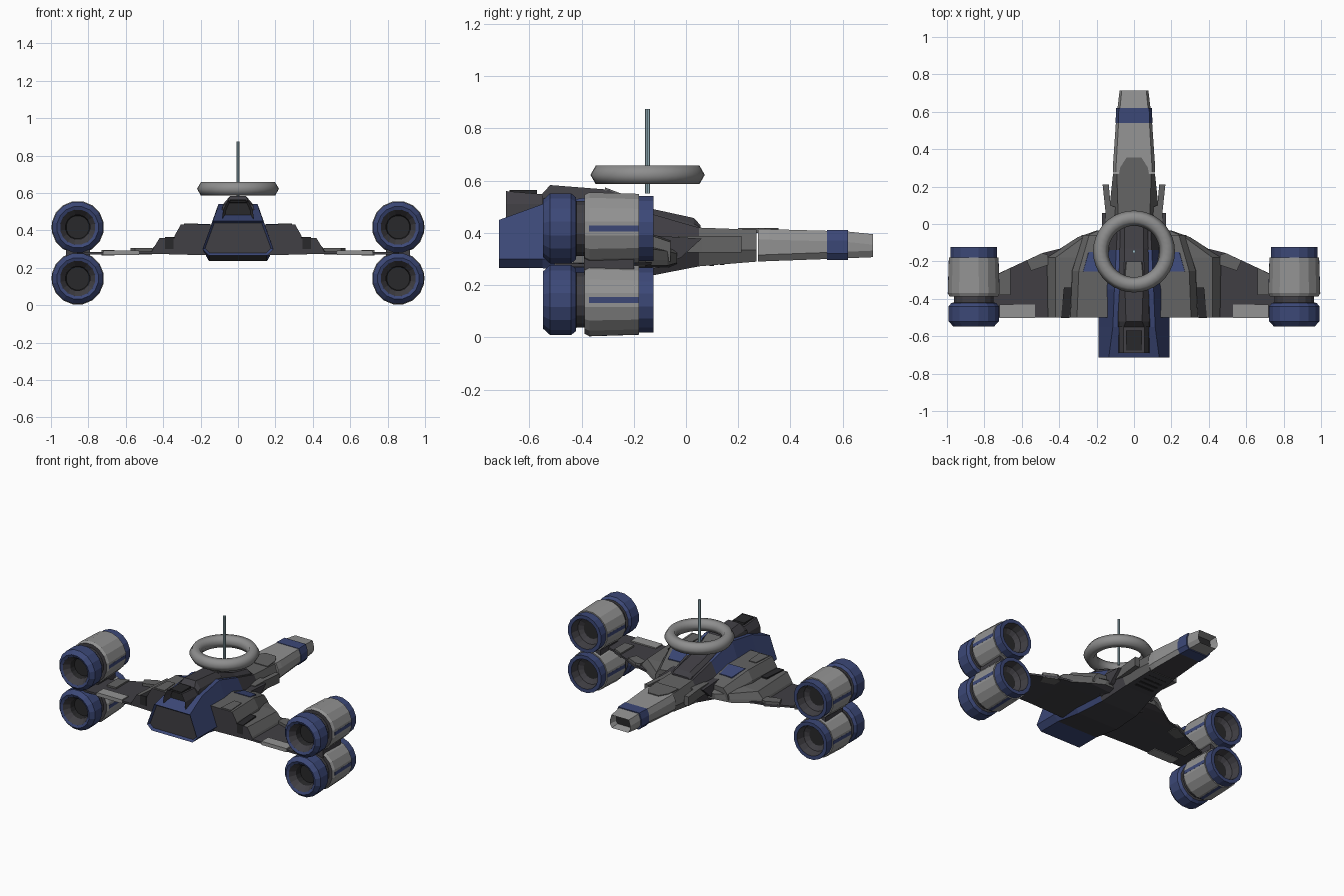
import bpy, bmesh, math
from mathutils import Vector

if "Cube" in bpy.data.objects:
    bpy.data.objects.remove(bpy.data.objects["Cube"])

COLOURS = {
    "light_grey": (0.29, 0.29, 0.29), "mid_grey": (0.125, 0.125, 0.125),
    "dark_grey": (0.052, 0.05, 0.058), "black": (0.022, 0.022, 0.024),
    "navy_blue": (0.045, 0.065, 0.185), "halo_grey": (0.27, 0.27, 0.27),
    "pale_blue": (0.36, 0.52, 0.58)}
MATS, IDX = [], {}
for i, (k, c) in enumerate(COLOURS.items()):
    m = bpy.data.materials.new(k)
    m.diffuse_color = (*c, 1)
    m.use_nodes = True
    m.node_tree.nodes["Principled BSDF"].inputs["Base Color"].default_value = m.diffuse_color
    MATS.append(m)
    IDX[k] = i


def finish(name, bm, rule, inset=None):
    """rule: colour name or function(centre, normal) -> colour name"""
    bmesh.ops.recalc_face_normals(bm, faces=bm.faces)
    for f in bm.faces:
        f.material_index = IDX[rule if isinstance(rule, str) else rule(f.calc_center_median(), f.normal)]
    if inset:  # recess the end face looking along the given y direction
        d, thick, depth, col = inset
        f = max(bm.faces, key=lambda q: q.calc_center_median().y * d + q.normal.y * d)
        bmesh.ops.inset_region(bm, faces=[f], thickness=thick, depth=-depth)
        f.material_index = IDX[col]
    me = bpy.data.meshes.new(name)
    bm.to_mesh(me)
    bm.free()
    for m in MATS:
        me.materials.append(m)
    ob = bpy.data.objects.new(name, me)
    bpy.context.collection.objects.link(ob)
    return ob


def loft(name, secs, rule, inset=None):
    bm = bmesh.new()
    rings = [[bm.verts.new(p) for p in s] for s in secs]
    n = len(rings[0])
    for a, b in zip(rings, rings[1:]):
        for i in range(n):
            j = (i + 1) % n
            bm.faces.new((a[i], a[j], b[j], b[i]))
    bm.faces.new(rings[0])
    bm.faces.new(rings[-1])
    return finish(name, bm, rule, inset)


def sym(y, pts):
    """symmetric cross-section from right-hand (x, z) points, bottom to top"""
    return [(x, y, z) for x, z in pts] + [(-x, y, z) for x, z in reversed(pts)]


def side(y, pts, s):
    return [(s * x, y, z) for x, z in pts]


def plate(name, pts, z0, z1, s, rule):
    """flat plan outline (x, y) given thickness; s mirrors it"""
    return loft(name, [[(s * x, y, z) for x, y in pts] for z in (z0, z1)], rule)


def box(name, x, y, z, rule, s=1):
    return plate(name, [(x[0], y[0]), (x[1], y[0]), (x[1], y[1]), (x[0], y[1])], z[0], z[1], s, rule)


def lathe(name, prof, cols, cx, cz, n=16):
    """rings of (radius, y) about a y axis; one colour per step"""
    bm = bmesh.new()
    rings = []
    for r, y in prof:
        rings.append([bm.verts.new((cx + r * math.cos(2 * math.pi * (i + .5) / n), y,
                                    cz + r * math.sin(2 * math.pi * (i + .5) / n))) for i in range(n)])
    tag = {}
    for a, b, c in zip(rings, rings[1:], cols):
        for i in range(n):
            j = (i + 1) % n
            tag[bm.faces.new((a[i], a[j], b[j], b[i]))] = c
    tag[bm.faces.new(rings[0])] = tag[bm.faces.new(rings[-1])] = "black"
    for f, c in tag.items():
        f.material_index = IDX[c]
    keep = [f.material_index for f in bm.faces]
    ob = finish(name, bm, "black")
    for p, k in zip(ob.data.polygons, keep):
        p.material_index = k
    return ob


# main hull: blue at the tail, dark and grey towards the nose
def hull_rule(c, n):
    if n.y < -0.9:
        return "navy_blue"
    if c.y < -0.3:
        return "navy_blue" if n.z > -0.9 or c.y < -0.6 else "dark_grey"
    if n.z < -0.6:
        return "dark_grey"
    return "navy_blue" if c.y < -0.2 else ("dark_grey" if c.y < 0.02 else "mid_grey")

loft("hull", [
    sym(-.715, [(.155, .265), (.19, .30), (.135, .45)]),
    sym(-.55, [(.155, .265), (.19, .30), (.113, .51)]),
    sym(-.35, [(.155, .235), (.19, .30), (.105, .54)]),
    sym(-.14, [(.14, .235), (.18, .31), (.095, .475)]),
    sym(.05, [(.11, .272), (.135, .33), (.085, .42)]),
    sym(.27, [(.095, .29), (.112, .335), (.092, .412)])],
    hull_rule, (-1, .014, .015, "dark_grey"))

# exhaust block on the tail and the raised spine
loft("exhaust_block", [
    sym(-.69, [(.085, .44), (.08, .51), (.055, .56)]),
    sym(-.55, [(.085, .46), (.08, .51), (.055, .548)])],
    "dark_grey", (-1, .015, .06, "black"))
loft("spine", [
    sym(-.55, [(.095, .46), (.082, .53), (.055, .55)]),
    sym(-.52, [(.095, .46), (.08, .54), (.043, .583)]),
    sym(-.29, [(.10, .46), (.078, .535), (.05, .565)])], "dark_grey")
box("spine_vent", (-.042, .042), (-.675, -.57), (.55, .564), "black")

# cockpit cover
loft("canopy", [
    sym(-.30, [(.10, .44), (.078, .53), (.055, .565)]),
    sym(-.13, [(.09, .44), (.075, .475), (.05, .492)]),
    sym(.03, [(.08, .40), (.07, .435), (.05, .457)]),
    sym(.055, [(.08, .40), (.07, .42), (.05, .43)])], "dark_grey")
loft("canopy_hatch", [
    sym(-.31, [(.075, .50), (.05, .574)]),
    sym(-.20, [(.06, .48), (.04, .532)])], "mid_grey")
plate("nose_deck", [(-.085, .20), (.085, .20), (.075, .30), (.04, .355), (-.04, .355), (-.075, .30)],
      .40, .419, 1, "mid_grey")


# long nose with blue band and hollow tip
def nose_sec(y, w, z0, z1):
    return sym(y, [(w * .8, z0), (w, z0 + .025), (w, z1 - .04), (w * .85, z1)])

loft("nose", [nose_sec(.275, .112, .29, .416), nose_sec(.32, .112, .292, .414),
              nose_sec(.54, .097, .30, .408)], lambda c, n: "dark_grey" if n.z < -.9 else "light_grey")
loft("nose_band", [nose_sec(.54, .099, .296, .411), nose_sec(.62, .095, .296, .411)], "navy_blue")
loft("nose_tip", [nose_sec(.62, .088, .303, .405), nose_sec(.715, .077, .307, .395)],
     "light_grey", (1, .014, .05, "black"))
for i in range(5):
    box("belly_rib", (-.07, .07), (.09 + i * .04, .108 + i * .04), (.274 + i * .004, .30), "black")

# wings, mirrored left and right
def top_mid(c, n):
    return "dark_grey" if n.y < -.8 or n.z < -.8 else "mid_grey"

for s in (1, -1):
    loft("wing_plate", [[(s * x, y, z + t) for x, y, z in (
        (.1, -.5, .277), (.86, -.5, .27), (.86, -.31, .27), (.72, -.262, .272), (.49, -.155, .276), (.1, -.06, .277))]
        for t in (0, .013)], "dark_grey")
    loft("wing_root_lower", [
        side(-.5, [(.1, .265), (.465, .275), (.455, .30), (.42, .358), (.1, .36)], s),
        side(-.18, [(.1, .265), (.47, .275), (.46, .30), (.42, .345), (.1, .36)], s),
        side(-.07, [(.1, .265), (.30, .275), (.29, .295), (.27, .33), (.1, .35)], s),
        side(-.035, [(.1, .28), (.20, .285), (.20, .295), (.19, .32), (.1, .34)], s)], top_mid)
    loft("wing_root_upper", [
        side(-.5, [(.1, .29), (.342, .29), (.34, .37), (.305, .432), (.1, .432)], s),
        side(-.25, [(.1, .29), (.335, .29), (.33, .37), (.295, .43), (.1, .43)], s),
        side(-.06, [(.1, .29), (.28, .29), (.27, .33), (.24, .365), (.1, .375)], s)], top_mid)
    # coloured panels and slots
    loft("root_blue_panel", [side(-.255, [(.15, .42), (.275, .42), (.272, .434), (.15, .434)], s),
                             side(-.15, [(.15, .39), (.245, .39), (.242, .405), (.15, .407)], s)], "navy_blue")
    plate("rear_slot", [(.345, -.503), (.39, -.503), (.375, -.34), (.33, -.34)], .30, .364, s, "black")
    plate("rear_slot_rim", [(.215, -.49), (.29, -.49), (.28, -.36), (.225, -.36)], .42, .436, s, "mid_grey")
    box("wing_flap", (.53, .72), (-.503, -.43), (.268, .293), "light_grey", s)
    plate("leading_cover", [(.46, -.22), (.55, -.25), (.575, -.195), (.49, -.155), (.46, -.165)],
          .27, .305, s, "mid_grey")
    plate("wing_end_cover", [(.66, -.38), (.73, -.38), (.73, -.268), (.66, -.235)], .265, .296, s, "mid_grey")
    box("engine_bracket", (.79, .92), (-.39, -.2), (.24, .325), "dark_grey", s)
    # swept intake blade beside the nose
    plate("intake_blade", [(.10, -.03), (.15, -.03), (.152, .06), (.168, .212), (.135, .212), (.125, .10), (.10, .09)],
          .325, .388, s, "mid_grey")
    loft("intake_cheek", [[(s * x, y, z) for y, z in ((-.13, .26), (-.13, .39), (.06, .378), (-.02, .305))]
                          for x in (.10, .172)], "dark_grey")
    box("cheek_grille", (.16, .175), (-.09, -.065), (.325, .35), "black", s)

    # stacked engines
    for label, cz in (("upper", .417), ("lower", .143)):
        cx = s * .857
        prof = [(.062, -.46), (.067, -.50), (.095, -.54), (.112, -.547), (.137, -.52), (.137, -.44), (.122, -.422),
                (.108, -.42), (.108, -.388), (.132, -.388), (.141, -.37), (.135, -.18), (.127, -.18),
                (.127, -.124), (.102, -.124), (.09, -.18), (.06, -.20)]
        cols = ["black", "dark_grey", "navy_blue", "navy_blue", "navy_blue", "navy_blue", "dark_grey",
                "dark_grey", "dark_grey", "light_grey", "light_grey", "light_grey", "navy_blue",
                "navy_blue", "dark_grey", "dark_grey"]
        lathe(label + "_engine", prof, cols, cx, cz)
        for a in (0, 180, 270):
            c, d = math.cos(math.radians(a)), math.sin(math.radians(a))
            secs = []
            for y, r in ((-.372, .139), (-.182, .133)):
                secs.append([(cx + c * q - d * t, y, cz + d * q + c * t)
                             for q, t in ((r - .009, -.012), (r, -.012), (r, .012), (r - .009, .012))])
            loft(label + "_engine_stripe", secs, "navy_blue")

# floating ring and mast
bpy.ops.mesh.primitive_torus_add(location=(0, -.147, .622), major_radius=.178, minor_radius=.041,
                                 major_segments=36, minor_segments=6)
halo = bpy.context.object
halo.name = "halo_ring"
halo.data.materials.append(MATS[IDX["halo_grey"]])
bpy.ops.object.shade_smooth()
bpy.ops.mesh.primitive_cylinder_add(vertices=8, radius=.009, depth=.325, location=(0, -.147, .7125))
mast = bpy.context.object
mast.name = "mast"
mast.data.materials.append(MATS[IDX["pale_blue"]])
